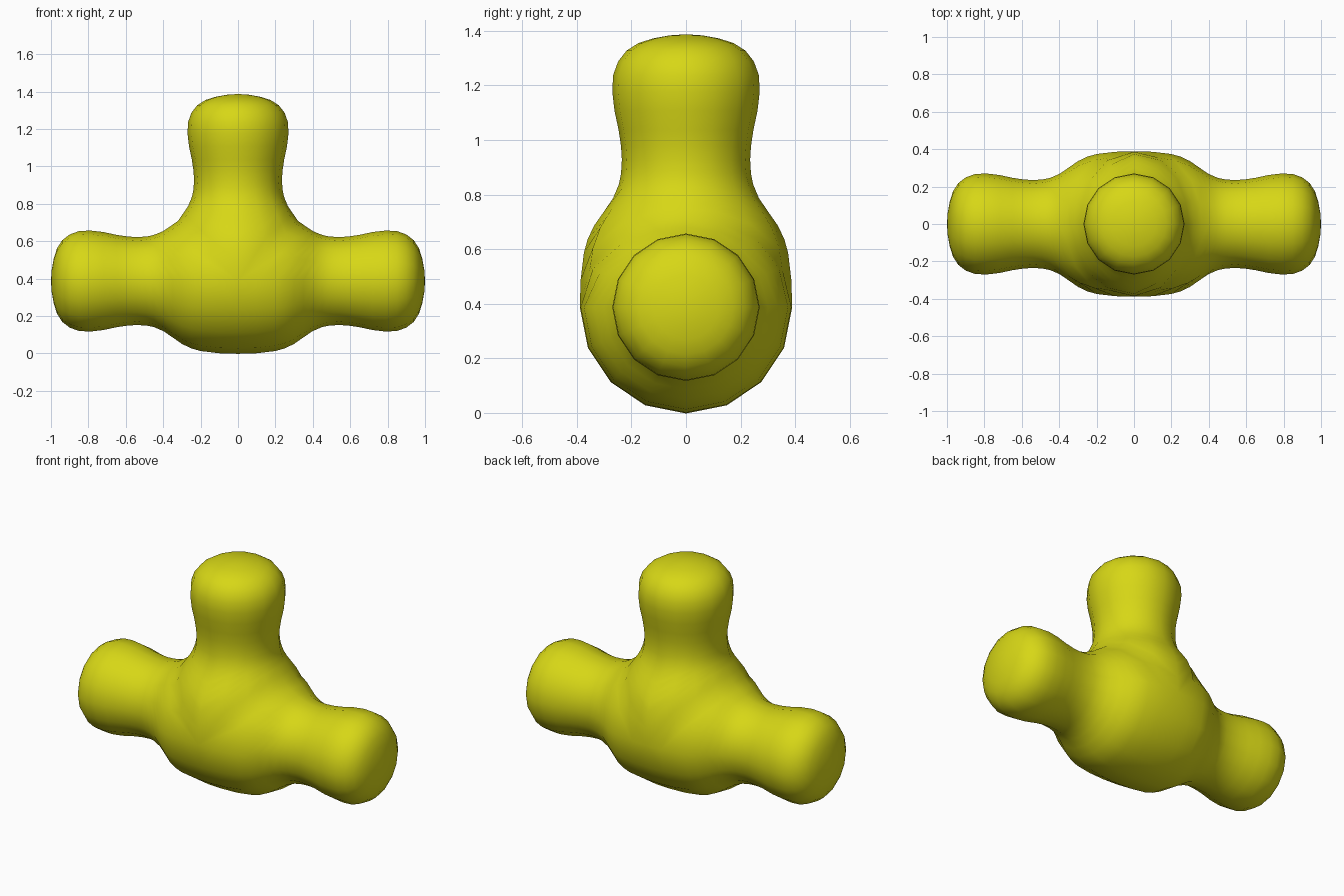
import bpy, bmesh, math

cube = bpy.data.objects.get("Cube")
if cube:
    bpy.data.objects.remove(cube, do_unlink=True)

SIDES = 16
CENTRE_Z = 0.387
NECK = 0.54

# Limb outline: (distance from the hub centre, radius)
PROFILE = [(0, .389), (.1, .386), (.2, .374), (.25, .36), (.3, .336), (.35, .301),
           (.4, .267), (.45, .246), (.49, .238), (NECK, .235), (.59, .238), (.65, .247),
           (.72, .262), (.79, .27), (.85, .267), (.9, .249), (.94, .218), (.968, .174),
           (.985, .12), (.996, .06), (1, 0)]


def radius(d):
    for (d0, r0), (d1, r1) in zip(PROFILE, PROFILE[1:]):
        if d <= d1:
            return r0 + (r1 - r0) * (d - d0) / (d1 - d0)
    return 0.0


def mitre(c):
    """Distance at which a limb meets its neighbour, for a side of slope c."""
    lo, hi = 0.0, NECK
    for _ in range(40):
        mid = (lo + hi) / 2
        if mid < radius(mid) * c:
            lo = mid
        else:
            hi = mid
    return lo


def add_limb(bm, place, both_sides):
    """Revolve the outline, trimming it where it runs into the other limbs."""
    columns = []
    for k in range(SIDES):
        a = 2 * math.pi * k / SIDES
        c, s = math.cos(a), math.sin(a)
        start = mitre(abs(c) if both_sides else max(c, 0))
        column = []
        for d, r in PROFILE:
            if d < NECK:
                d = start + (NECK - start) * d / NECK
                r = radius(d)
            column.append(bm.verts.new(place(d, r * s, r * c)))
        columns.append(column)
    for k in range(SIDES):
        p, q = columns[k], columns[(k + 1) % SIDES]
        for i in range(len(PROFILE) - 1):
            bm.faces.new((p[i], p[i + 1], q[i + 1], q[i]))


bm = bmesh.new()
# Left and right arms, then the upright stem
for side in (1, -1):
    add_limb(bm, lambda d, y, c: (side * d, y, CENTRE_Z + c), False)
add_limb(bm, lambda d, y, c: (c, y, CENTRE_Z + d), True)

# Weld the limbs and the tips into one skin
bmesh.ops.remove_doubles(bm, verts=bm.verts, dist=0.0005)
bmesh.ops.recalc_face_normals(bm, faces=bm.faces)
for f in bm.faces:
    f.smooth = True

mesh = bpy.data.meshes.new("three_way_joint")
bm.to_mesh(mesh)
bm.free()
joint = bpy.data.objects.new("three_way_joint", mesh)
bpy.context.collection.objects.link(joint)

# Yellow finish
yellow = bpy.data.materials.new("yellow")
yellow.use_nodes = True
colour = (0.68, 0.68, 0.008, 1)
yellow.diffuse_color = colour
yellow.node_tree.nodes["Principled BSDF"].inputs["Base Color"].default_value = colour
mesh.materials.append(yellow)
